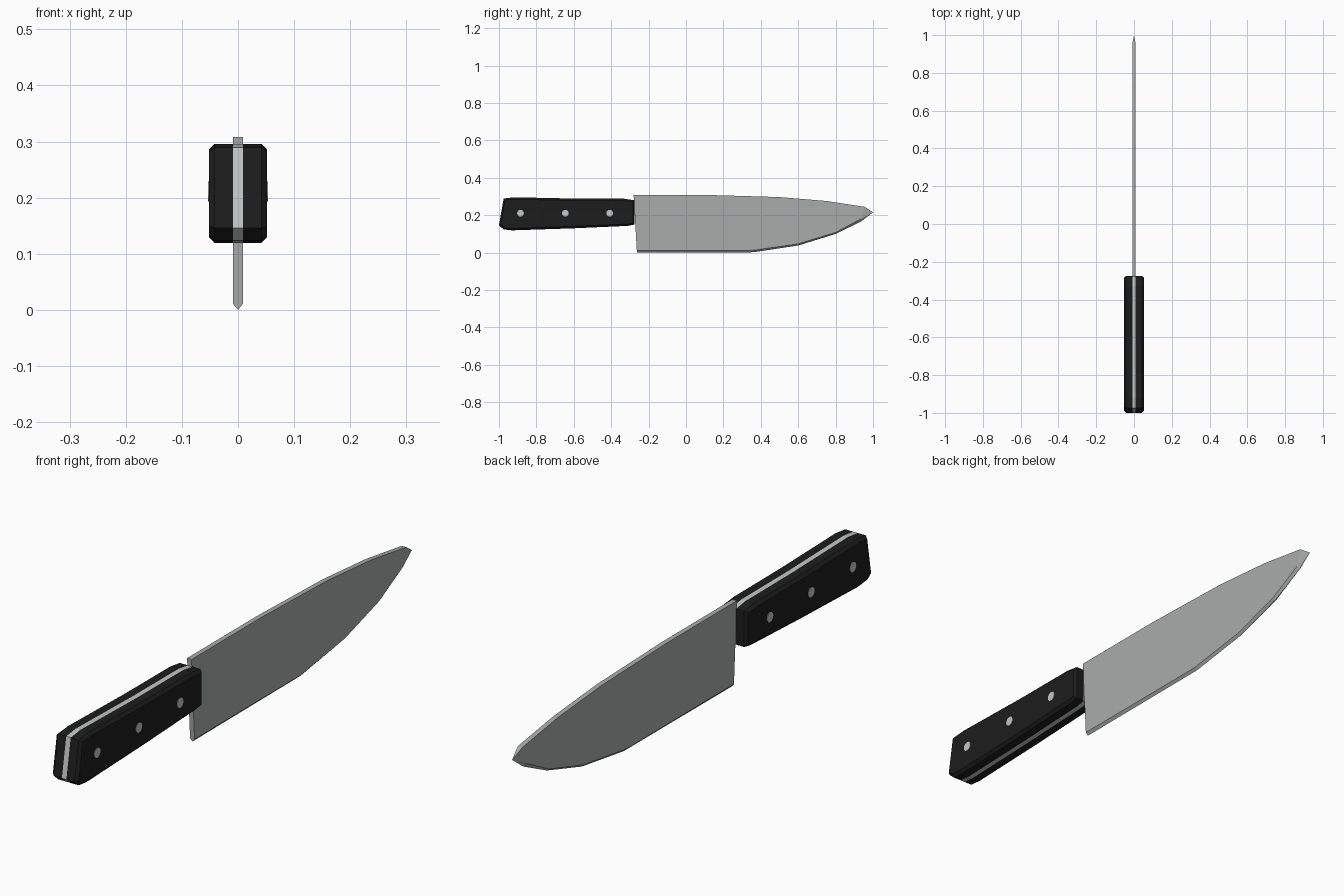
import bpy
import bmesh
import math
from mathutils import Matrix

if "Cube" in bpy.data.objects:
    bpy.data.objects.remove(bpy.data.objects["Cube"])

HALF = 0.009  # half thickness of the steel


def material(name, rgb):
    m = bpy.data.materials.new(name)
    m.diffuse_color = (*rgb, 1)
    m.use_nodes = True
    m.node_tree.nodes["Principled BSDF"].inputs["Base Color"].default_value = m.diffuse_color
    return m


steel = material("blade steel", (0.40, 0.41, 0.41))
bright = material("bright steel", (0.55, 0.57, 0.57))
black = material("black handle", (0.012, 0.012, 0.012))


def finish(bm, name, mat):
    bmesh.ops.recalc_face_normals(bm, faces=bm.faces)
    me = bpy.data.meshes.new(name)
    bm.to_mesh(me)
    bm.free()
    me.materials.append(mat)
    ob = bpy.data.objects.new(name, me)
    bpy.context.collection.objects.link(ob)
    return ob


def prism(profile, x0, x1, chamfer=0.0):
    """Extrude a (y, z) outline along x, with an optional chamfer at x1."""
    bm = bmesh.new()
    base = bm.faces.new([bm.verts.new((x0, y, z)) for y, z in profile])
    out = bmesh.ops.extrude_face_region(bm, geom=[base], use_keep_orig=True)["geom"]
    cap = [f for f in out if isinstance(f, bmesh.types.BMFace)][0]
    for v in cap.verts:
        v.co.x = x1
    bmesh.ops.recalc_face_normals(bm, faces=bm.faces)
    if chamfer:
        bmesh.ops.inset_region(bm, faces=[cap], thickness=chamfer)
        for v in cap.verts:
            v.co.x += math.copysign(chamfer, x1 - x0)
    return bm


# Blade: flat sides, square spine, V-shaped cutting edge, pointed tip
spine = [(-0.28, 0.308), (0.12, 0.308), (0.5, 0.297), (0.75, 0.276), (0.955, 0.245)]
shoulder = [(-0.263, 0.011), (0.35, 0.011), (0.6, 0.047), (0.8, 0.108), (0.935, 0.18)]
edge = [(-0.262, 0.0), (0.36, 0.002), (0.6, 0.038), (0.8, 0.1), (0.935, 0.166)]

bm = bmesh.new()
tip = bm.verts.new((0, 1.0, 0.215))
cut = [bm.verts.new((0, y, z)) for y, z in edge]
tops, lows = [], []
for x in (-HALF, HALF):
    top = [bm.verts.new((x, y, z)) for y, z in spine]
    low = [bm.verts.new((x, y, z)) for y, z in shoulder]
    bm.faces.new(top + low[::-1])
    bm.faces.new((top[-1], tip, low[-1]))
    bm.faces.new((low[-1], tip, cut[-1]))
    for i in range(len(cut) - 1):
        bm.faces.new((low[i], low[i + 1], cut[i + 1], cut[i]))
    tops.append(top)
    lows.append(low)
for i in range(len(spine) - 1):
    bm.faces.new((tops[0][i], tops[0][i + 1], tops[1][i + 1], tops[1][i]))
bm.faces.new((tops[0][-1], tip, tops[1][-1]))
bm.faces.new((tops[0][0], lows[0][0], cut[0], lows[1][0], tops[1][0]))
finish(bm, "blade", steel)

# Handle: a steel tang between two chamfered scales
grip = [(-1.0, 0.146), (-0.975, 0.289), (-0.92, 0.296), (-0.6, 0.289),
        (-0.33, 0.288), (-0.275, 0.28), (-0.275, 0.15), (-0.31, 0.143),
        (-0.6, 0.13), (-0.93, 0.119), (-0.975, 0.124)]
finish(prism(grip, -HALF, HALF), "tang", bright)

for side, label in ((-1, "left"), (1, "right")):
    finish(prism(grip, side * HALF, side * 0.0415, side and 0.0105),
           label + "_scale", black)

    # Rivets: thin discs just proud of each scale
    for n, y in enumerate((-0.885, -0.645, -0.408)):
        bm = bmesh.new()
        place = Matrix.Translation((side * 0.051, y, 0.211)) @ Matrix.Rotation(math.pi / 2, 4, 'Y')
        bmesh.ops.create_cone(bm, cap_ends=True, segments=16, radius1=0.018,
                              radius2=0.018, depth=0.005, matrix=place)
        finish(bm, f"{label}_rivet_{n + 1}", bright)
